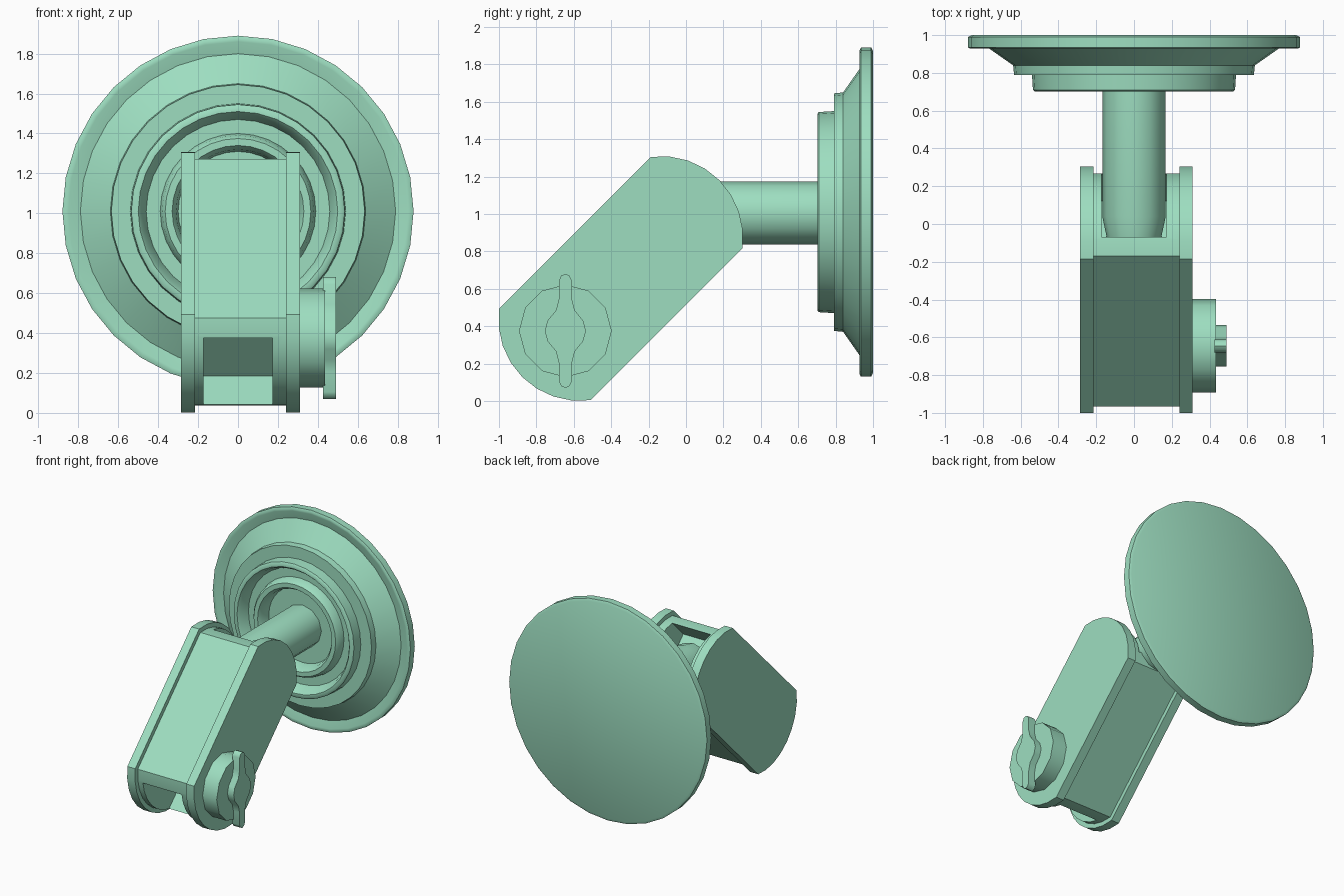
import bpy, bmesh, math
from mathutils import Vector, Matrix

if "Cube" in bpy.data.objects:
    bpy.data.objects.remove(bpy.data.objects["Cube"])

mint = bpy.data.materials.new("mint green")
mint.diffuse_color = (0.34, 0.73, 0.53, 1)
mint.use_nodes = True
mint.node_tree.nodes["Principled BSDF"].inputs["Base Color"].default_value = mint.diffuse_color


def finish(bm, name, angle=40):
    bmesh.ops.remove_doubles(bm, verts=bm.verts, dist=1e-5)
    bmesh.ops.recalc_face_normals(bm, faces=bm.faces)
    me = bpy.data.meshes.new(name)
    bm.to_mesh(me)
    bm.free()
    ob = bpy.data.objects.new(name, me)
    bpy.context.collection.objects.link(ob)
    me.materials.append(mint)
    smooth(ob, angle)
    return ob


def smooth(ob, angle):
    bpy.ops.object.select_all(action='DESELECT')
    ob.select_set(True)
    bpy.context.view_layer.objects.active = ob
    bpy.ops.object.shade_smooth_by_angle(angle=math.radians(angle))


def prism(name, outline, x0, x1):
    """Extrude a (y, z) outline from x0 to x1."""
    bm = bmesh.new()
    face = bm.faces.new([bm.verts.new((x0, y, z)) for y, z in outline])
    ext = bmesh.ops.extrude_face_region(bm, geom=[face], use_keep_orig=True)
    verts = [v for v in ext['geom'] if isinstance(v, bmesh.types.BMVert)]
    bmesh.ops.translate(bm, verts=verts, vec=(x1 - x0, 0, 0))
    return finish(bm, name)


def lathe(name, profile, steps, z):
    """Turn a (radius, y) profile about the y axis at height z."""
    bm = bmesh.new()
    vs = [bm.verts.new((r, y, z)) for r, y in profile]
    es = [bm.edges.new(p) for p in zip(vs, vs[1:])]
    bmesh.ops.spin(bm, geom=vs + es, cent=(0, 0, z), axis=(0, 1, 0),
                   angle=math.tau, steps=steps)
    return finish(bm, name)


# Suction cup with stepped rings on its front
HUB_Z = 1.01
lathe("suction_cup", [
    (0, 1.0), (0.86, 1.0), (0.88, 0.99), (0.88, 0.935), (0.865, 0.928), (0.85, 0.93),
    (0.79, 0.945), (0.64, 0.84), (0.635, 0.79), (0.54, 0.79), (0.535, 0.71),
    (0.525, 0.702), (0.50, 0.702), (0.485, 0.72), (0.46, 0.79), (0.39, 0.79),
    (0.38, 0.74), (0.365, 0.72), (0.33, 0.72), (0.31, 0.75), (0.30, 0.82),
    (0, 0.82)], 32, HUB_Z)

# Stem joining cup and arm
lathe("stem", [(0, -0.09), (0.14, -0.09), (0.168, 0.04), (0.168, 0.84), (0, 0.84)],
      12, 1.005)

# Tilted arm: axis runs up and back at 45 degrees
C, S = Vector((-0.349, 0.655)), math.sqrt(0.5)


def arm_point(a, n):
    return (C.x + S * (a - n), C.y + S * (a + n))


def arm_outline(half, radius, n=8):
    pts, sweep = [], math.asin(half / radius)
    for sign in (1, -1):
        for i in range(n + 1):
            t = -sweep + 2 * sweep * i / n
            pts.append(arm_point(sign * (0.31 + radius * math.cos(t)),
                                 sign * radius * math.sin(t)))
    return pts


prism("left_cheek", arm_outline(0.345, 0.435), -0.285, -0.215)
prism("right_cheek", arm_outline(0.345, 0.435), 0.24, 0.31)
body = prism("arm_body", arm_outline(0.31, 0.40), -0.22, 0.245)

# Open slots at both ends of the arm
for sign in (1, -1):
    box = [arm_point(sign * a, n) for a, n in
           ((0.43, -0.235), (0.9, -0.235), (0.9, 0.235), (0.43, 0.235))]
    cutter = prism("slot_cutter", box, -0.172, 0.172)
    cutter.hide_render = True
    mod = body.modifiers.new("slot", 'BOOLEAN')
    mod.operation, mod.solver, mod.object = 'DIFFERENCE', 'EXACT', cutter
    bpy.context.view_layer.objects.active = body
    bpy.ops.object.modifier_apply(modifier=mod.name)
    bpy.data.objects.remove(cutter)
smooth(body, 40)

# Round knob with a wing nut on the right cheek
KY, KZ = -0.645, 0.375
prism("knob", [(KY + 0.248 * math.cos(i * math.tau / 12),
                KZ + 0.248 * math.sin(i * math.tau / 12)) for i in range(12)],
      0.30, 0.435)
quarter = [(0.11, 0), (0.095, 0.055), (0.05, 0.11), (0.035, 0.17),
           (0.034, 0.27), (0.022, 0.295), (0, 0.305)]
half = quarter + [(-y, z) for y, z in quarter[-2::-1]]
wing = half + [(-y, -z) for y, z in half[1:-1]]
prism("wing_nut", [(KY + y, KZ + z) for y, z in wing], 0.425, 0.49)
